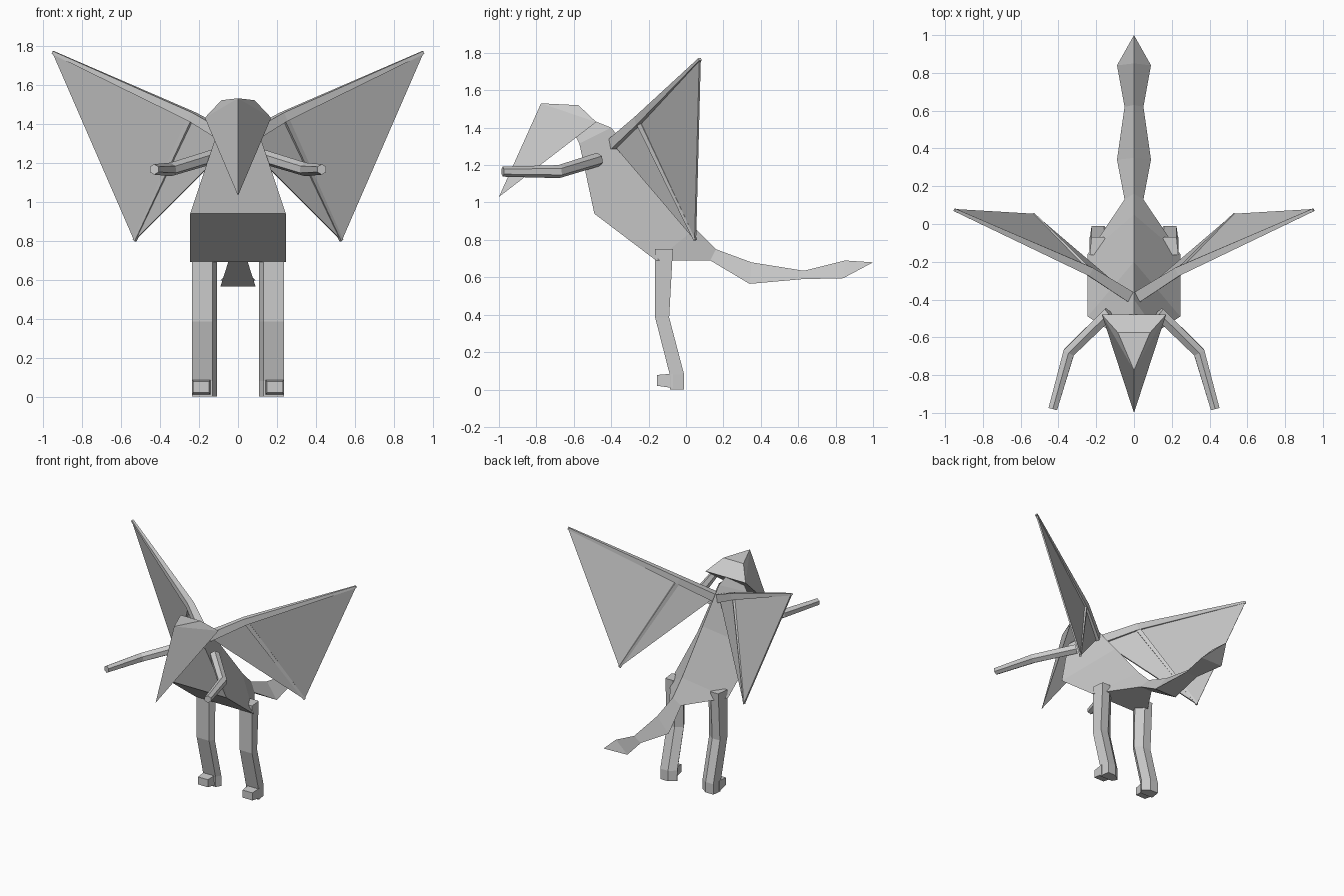
import bpy, bmesh
from math import cos, sin, pi
from mathutils import Vector

if "Cube" in bpy.data.objects:
    bpy.data.objects.remove(bpy.data.objects["Cube"])


def finish(name, bm, mirror):
    bmesh.ops.remove_doubles(bm, verts=bm.verts, dist=1e-5)
    bmesh.ops.recalc_face_normals(bm, faces=bm.faces)
    me = bpy.data.meshes.new(name)
    bm.to_mesh(me)
    bm.free()
    ob = bpy.data.objects.new(name, me)
    bpy.context.collection.objects.link(ob)
    if mirror:
        m = ob.modifiers.new("mirror", 'MIRROR')
        m.use_mirror_merge = False
    return ob


def loft(name, rings, mirror=False):
    """Skin a list of equal-length point rings and cap both ends."""
    bm = bmesh.new()
    vs = [[bm.verts.new(p) for p in r] for r in rings]
    n = len(rings[0])
    for a, b in zip(vs, vs[1:]):
        for i in range(n):
            j = (i + 1) % n
            bm.faces.new((a[i], a[j], b[j], b[i]))
    bm.faces.new(vs[0])
    bm.faces.new(vs[-1])
    return finish(name, bm, mirror)


def limb(name, pts, radii, sides):
    """Tapered mirrored bar along a path."""
    pts = [Vector(p) for p in pts]
    rings = []
    for i, (p, r) in enumerate(zip(pts, radii)):
        d = (pts[min(i + 1, len(pts) - 1)] - pts[max(i - 1, 0)]).normalized()
        u = d.cross(Vector((0, 0, 1))).normalized()
        v = u.cross(d)
        rings.append([p + r * (u * cos(a) + v * sin(a))
                      for a in [2 * pi * (k + .5) / sides for k in range(sides)]])
    return loft(name, rings, True)


# Body, neck and tail: triangular sections (half width, base y z, ridge y z)
sections = [(.06, -.60, 1.37, -.50, 1.44), (.12, -.57, 1.315, -.40, 1.40),
            (.245, -.49, .94, -.20, 1.16), (.245, -.16, .69, .05, .86),
            (.05, .13, .69, .16, .75), (.09, .34, .565, .35, .68),
            (.05, .62, .59, .63, .635), (.09, .84, .595, .85, .69),
            (0, 1.0, .68, 1.0, .68)]
loft("body_and_tail", [[(-w, y, z), (w, y, z), (0, ty, tz)]
                       for w, y, z, ty, tz in sections])

# Head: faceted wedge with a pointed beak
bm = bmesh.new()
for p in [(.17, -.48, 1.43), (-.17, -.48, 1.43), (.085, -.575, 1.52),
          (-.085, -.575, 1.52), (0, -.775, 1.53), (0, -1, 1.03)]:
    bm.verts.new(p)
bmesh.ops.convex_hull(bm, input=bm.verts)
finish("head", bm, False)

# Legs: five-sided, bent at the knee (z, front y, back y)
loft("leg", [[(.235, f, z), (.13, f, z), (.108, (f + b) / 2, z), (.16, b, z), (.225, b, z)]
             for z, f, b in [(.75, -.165, -.07), (.385, -.165, -.09),
                             (.08, -.087, -.01), (0, -.085, -.01)]], True)

# Feet
loft("foot", [[(x0, y, z0), (x1, y, z0), (x1, y, z1), (x0, y, z1)]
              for y, x0, x1, z0, z1 in [(-.155, .148, .23, .02, .078),
                                        (-.07, .14, .235, .008, .085)]], True)

# Arms
limb("arm", [(.13, -.47, 1.23), (.345, -.68, 1.165), (.43, -.98, 1.165)],
     [.037, .035, .027], 6)

# Wings: leading spar, finger spar and thin membrane
root, elbow = (.02, -.385, 1.31), (.235, -.25, 1.435)
tip, finger = (.95, .075, 1.765), (.53, .05, .80)
limb("wing_spar", [root, elbow, tip], [.042, .034, .011], 4)
limb("wing_finger", [elbow, finger], [.022, .011], 4)
bm = bmesh.new()
r, e, t, f = [bm.verts.new(p) for p in (root, elbow, tip, finger)]
bm.faces.new((e, t, f))
bm.faces.new((r, e, f))
wing = finish("wing_membrane", bm, True)
s = wing.modifiers.new("thickness", 'SOLIDIFY')
s.thickness = .01
s.offset = 0
